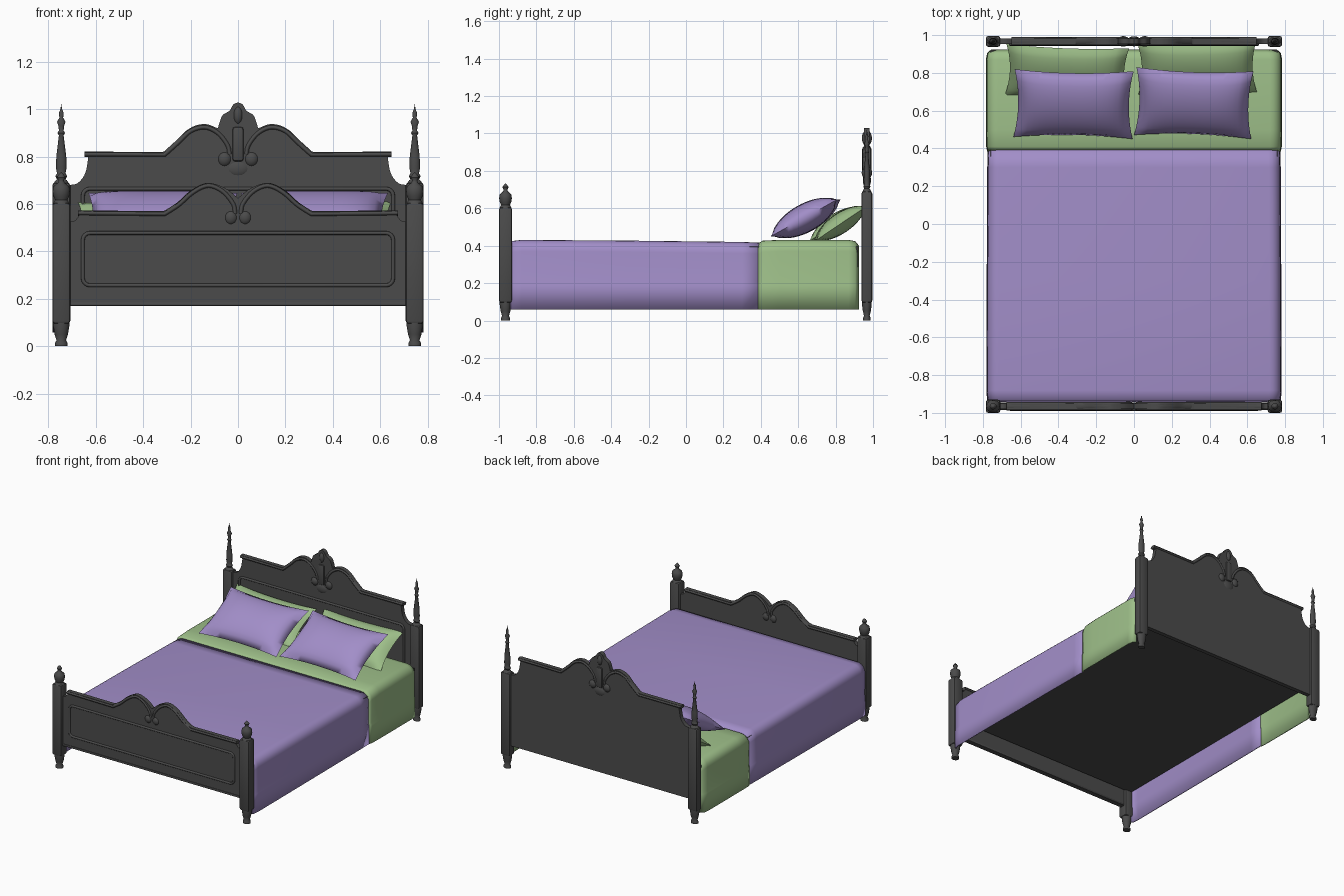
import bpy, bmesh, math
from mathutils import Vector, Matrix

if "Cube" in bpy.data.objects:
    bpy.data.objects.remove(bpy.data.objects["Cube"])


def material(name, rgb):
    m = bpy.data.materials.new(name)
    m.use_nodes = True
    m.diffuse_color = (*rgb, 1)
    m.node_tree.nodes["Principled BSDF"].inputs["Base Color"].default_value = (*rgb, 1)
    return m


WOOD = material("dark wood", (0.07, 0.07, 0.07))
PURPLE = material("lilac fabric", (0.36, 0.27, 0.58))
GREEN = material("sage fabric", (0.34, 0.52, 0.25))
HEAD_Y, FOOT_Y, POST_X = 0.967, -0.965, 0.746


def finish(ob, angle=35):
    bpy.ops.object.select_all(action="DESELECT")
    ob.select_set(True)
    bpy.context.view_layer.objects.active = ob
    if ob.type == "CURVE":
        bpy.ops.object.convert(target="MESH")
    bpy.ops.object.shade_smooth_by_angle(angle=math.radians(angle))
    return ob


def add(name, bm, mat, angle=35):
    bmesh.ops.recalc_face_normals(bm, faces=bm.faces)
    me = bpy.data.meshes.new(name)
    bm.to_mesh(me)
    bm.free()
    me.materials.append(mat)
    ob = bpy.data.objects.new(name, me)
    bpy.context.collection.objects.link(ob)
    return finish(ob, angle)


def smooth(pts, n=5):
    """Smooth curve through the given points."""
    p = [Vector(q) for q in pts]
    p = [2 * p[0] - p[1]] + p + [2 * p[-1] - p[-2]]
    out = []
    for a, b, c, d in zip(p, p[1:], p[2:], p[3:]):
        for i in range(n):
            t = i / n
            out.append(0.5 * (2 * b + (c - a) * t + (2 * a - 5 * b + 4 * c - d) * t ** 2
                              + (3 * b - a - 3 * c + d) * t ** 3))
    return [tuple(q) for q in out] + [tuple(pts[-1])]


def box(name, center, size, mat, bevel=0.0):
    bm = bmesh.new()
    bmesh.ops.create_cube(bm, size=1)
    bmesh.ops.scale(bm, vec=size, verts=bm.verts)
    bmesh.ops.translate(bm, vec=center, verts=bm.verts)
    if bevel:
        bmesh.ops.bevel(bm, geom=bm.edges[:], offset=bevel, segments=2, profile=0.5, affect="EDGES")
    return add(name, bm, mat)


def lathe(name, profile, x, y, mat, steps=16):
    bm = bmesh.new()
    vs = [bm.verts.new((r, 0, z)) for r, z in profile]
    es = [bm.edges.new(pair) for pair in zip(vs, vs[1:])]
    bmesh.ops.spin(bm, geom=vs + es, axis=(0, 0, 1), cent=(0, 0, 0), steps=steps, angle=math.tau)
    bmesh.ops.remove_doubles(bm, verts=bm.verts, dist=0.0005)
    bmesh.ops.translate(bm, vec=(x, y, 0), verts=bm.verts)
    return add(name, bm, mat, 50)


def blob(name, center, size, mat=WOOD):
    bm = bmesh.new()
    bmesh.ops.create_uvsphere(bm, u_segments=16, v_segments=10, radius=1)
    bmesh.ops.scale(bm, vec=size, verts=bm.verts)
    bmesh.ops.translate(bm, vec=center, verts=bm.verts)
    return add(name, bm, mat, 60)


def board(name, half, y, thick):
    """Upright slab from the right half of its outline, bottom to top."""
    outline = half + [(-x, z) for x, z in reversed(half) if x > 0.001]
    bm = bmesh.new()
    face = bm.faces.new([bm.verts.new((x, y - thick / 2, z)) for x, z in outline])
    ext = bmesh.ops.extrude_face_region(bm, geom=[face])
    bmesh.ops.translate(bm, vec=(0, thick, 0), verts=[v for v in ext["geom"] if isinstance(v, bmesh.types.BMVert)])
    return add(name, bm, WOOD)


def molding(name, pts, y, radius, depth, cyclic=False):
    """Tube along x-z points, stretched in y."""
    cu = bpy.data.curves.new(name, "CURVE")
    cu.dimensions = "3D"
    cu.bevel_depth = radius
    cu.bevel_resolution = 2
    cu.use_fill_caps = True
    sp = cu.splines.new("POLY")
    sp.points.add(len(pts) - 1)
    for p, (x, z) in zip(sp.points, pts):
        p.co = (x, 0, z, 1)
    sp.use_cyclic_u = cyclic
    cu.materials.append(WOOD)
    ob = bpy.data.objects.new(name, cu)
    ob.location.y = y
    ob.scale.y = depth / radius
    bpy.context.collection.objects.link(ob)
    return finish(ob, 50)


def panel_frame(name, hw, z0, z1, y, r=0.03):
    pts = []
    for k, (sx, z) in enumerate([(1, z1 - r), (-1, z1 - r), (-1, z0 + r), (1, z0 + r)]):
        for i in range(5):
            a = (k + i / 4) * math.pi / 2
            pts.append((sx * (hw - r) + r * math.cos(a), z + r * math.sin(a)))
    molding(name, pts, y, 0.008, 0.008, True)


# Headboard and footboard slabs
head_side = smooth([(0.71, 0.68), (0.675, 0.69), (0.645, 0.73), (0.632, 0.795)])
head_arch = smooth([(0.32, 0.82), (0.29, 0.832), (0.25, 0.875), (0.2, 0.922), (0.14, 0.938), (0.085, 0.92)])
crest = smooth([(0.078, 0.945), (0.065, 0.975), (0.035, 0.995), (0.02, 1.02), (0, 1.03)])
board("headboard", [(0.71, 0.17)] + head_side + [(0.648, 0.82)] + head_arch + crest, HEAD_Y, 0.03)

foot_arch = smooth([(0.32, 0.57), (0.29, 0.58), (0.25, 0.61), (0.2, 0.655), (0.15, 0.683),
                    (0.11, 0.688), (0.05, 0.665), (0, 0.625)])
foot_side = smooth([(0.72, 0.525), (0.69, 0.53), (0.672, 0.55)])
board("footboard", [(0.72, 0.17)] + foot_side + [(0.675, 0.572)] + foot_arch, FOOT_Y, 0.03)
box("footboard_bottom_rail", (0, FOOT_Y, 0.178), (1.42, 0.038, 0.016), WOOD, 0.005)
panel_frame("footboard_panel_frame", 0.655, 0.257, 0.478, FOOT_Y - 0.016)
panel_frame("headboard_panel_frame", 0.655, 0.25, 0.665, HEAD_Y - 0.016)

# Scrolled moldings, visible on both faces
head_scroll = smooth([(0.31, 0.808), (0.25, 0.862), (0.2, 0.908), (0.14, 0.924), (0.085, 0.9),
                      (0.045, 0.85), (0.035, 0.81)])
foot_scroll = smooth([(0.31, 0.558), (0.25, 0.597), (0.2, 0.642), (0.15, 0.672), (0.11, 0.676),
                      (0.06, 0.65), (0.02, 0.6), (0.012, 0.56)])
for s, side in ((1, "left"), (-1, "right")):
    flip = lambda pts: [(s * x, z) for x, z in pts]
    molding(side + "_headboard_scroll", flip([(0.648, 0.81)] + head_scroll), HEAD_Y, 0.012, 0.022)
    molding(side + "_footboard_scroll", flip([(0.675, 0.562)] + foot_scroll), FOOT_Y, 0.012, 0.022)
    blob(side + "_headboard_curl", (s * 0.057, HEAD_Y, 0.79), (0.032, 0.028, 0.034))
    blob(side + "_footboard_curl", (s * 0.03, FOOT_Y, 0.543), (0.03, 0.026, 0.033))

# Central ornament
blob("crest_bead", (0, HEAD_Y, 0.975), (0.022, 0.027, 0.042))
box("keystone", (0, HEAD_Y, 0.853), (0.046, 0.05, 0.145), WOOD, 0.01)
blob("pendant", (0, HEAD_Y, 0.75), (0.055, 0.022, 0.04))

# Posts with turned feet and finials
foot_turn = [(0, 0), (0.026, 0), (0.026, 0.015), (0.02, 0.025), (0.028, 0.05), (0.034, 0.085), (0.034, 0.105)]
spire = [(0.034, 0.685), (0.024, 0.7), (0.018, 0.705), (0.025, 0.717), (0.018, 0.73), (0.022, 0.75),
         (0.021, 0.8), (0.01, 0.89), (0.016, 0.9), (0.01, 0.91), (0.012, 0.93), (0.018, 0.947),
         (0.008, 0.965), (0.01, 0.985), (0.004, 1.0), (0, 1.022)]
urn = [(0.036, 0.6), (0.026, 0.617), (0.034, 0.635), (0.037, 0.655), (0.033, 0.675), (0.014, 0.69),
       (0.011, 0.7), (0.018, 0.713), (0.01, 0.725), (0, 0.735)]
for s, side in ((1, "left"), (-1, "right")):
    for end, y, top, turned, depth in (("head", HEAD_Y, 0.69, spire, 0.058), ("foot", FOOT_Y, 0.605, urn, 0.07)):
        box(f"{side}_{end}_post", (s * POST_X, y, (0.095 + top) / 2), (0.076, depth, top - 0.095), WOOD, 0.012)
        for part, prof in (("foot", foot_turn), ("finial", turned)):
            ob = lathe(f"{side}_{end}_post_{part}", prof, 0, 0, WOOD)
            ob.location = (s * POST_X, y, 0)
            ob.scale.y = depth / 0.076

# Mattress base
box("mattress", (0, -0.01, 0.34), (1.52, 1.86, 0.11), WOOD)


def drape(name, rows, mat):
    """Open-bottomed cover; each row is y, half width, top height."""
    bm = bmesh.new()
    rings = []
    for y, hw, top in rows:
        half = [(hw, 0.058), (hw - 0.002, 0.19), (hw - 0.006, 0.205), (hw - 0.004, top - 0.06)]
        for i in range(1, 6):
            a = i / 5 * math.pi / 2
            half.append((hw - 0.064 + 0.06 * math.cos(a), top - 0.06 + 0.06 * math.sin(a)))
        ring = half + [(-x, z) for x, z in reversed(half)]
        rings.append([bm.verts.new((x, y, z)) for x, z in ring])
    for r0, r1 in zip(rings, rings[1:]):
        for i in range(len(r0) - 1):
            bm.faces.new((r0[i], r0[i + 1], r1[i + 1], r1[i]))
    ob = add(name, bm, mat, 60)
    mod = ob.modifiers.new("thickness", "SOLIDIFY")
    mod.thickness = 0.008
    return ob


drape("blanket", [(-0.942, 0.765, 0.405), (-0.93, 0.778, 0.425), (-0.88, 0.782, 0.431), (-0.3, 0.78, 0.427),
                  (0.3, 0.777, 0.42), (0.4, 0.775, 0.416)], PURPLE)
drape("sheet", [(0.385, 0.777, 0.412), (0.41, 0.783, 0.427), (0.5, 0.784, 0.431), (0.87, 0.784, 0.431),
                (0.905, 0.778, 0.424), (0.925, 0.755, 0.4)], GREEN)


def pillow(name, center, w, h, t, tilt, turn, mat):
    bm = bmesh.new()
    for s in (1, -1):
        made = bmesh.ops.create_grid(bm, x_segments=20, y_segments=14, size=1)["verts"]
        for v in made:
            u, q = v.co.x, v.co.y
            puff = max(0, (1 - u ** 4) * (1 - q * q)) ** 0.6
            v.co = (w * u * (1 - 0.07 * (1 - q * q)), h * q * (1 - 0.09 * (1 - u * u)), s * t * puff)
    bmesh.ops.remove_doubles(bm, verts=bm.verts, dist=0.0005)
    ob = add(name, bm, mat, 80)
    ob.matrix_world = (Matrix.Translation(center) @ Matrix.Rotation(math.radians(turn), 4, "Z")
                       @ Matrix.Rotation(math.radians(tilt), 4, "X"))


# Pillows
pillow("right_front_pillow", (-0.32, 0.635, 0.548), 0.315, 0.205, 0.075, 29, -1, PURPLE)
pillow("left_front_pillow", (0.317, 0.64, 0.548), 0.31, 0.205, 0.075, 29, -2, PURPLE)
pillow("right_back_pillow", (-0.355, 0.805, 0.515), 0.325, 0.165, 0.055, 34, -2, GREEN)
pillow("left_back_pillow", (0.335, 0.825, 0.52), 0.315, 0.165, 0.055, 34, 1, GREEN)
